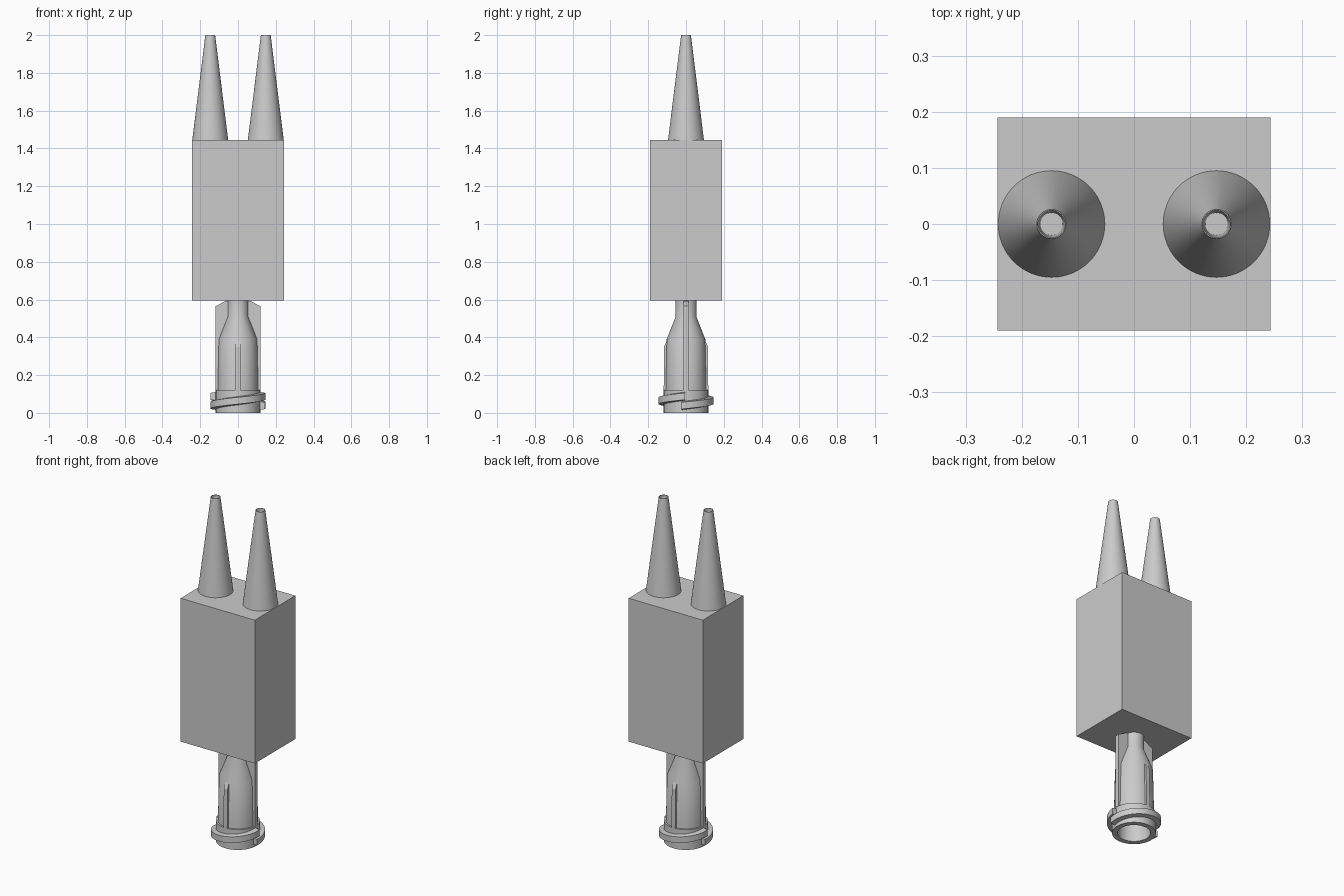
import bpy, bmesh
from math import sin, cos, radians, tau

cube = bpy.data.objects.get("Cube")
if cube:
    bpy.data.objects.remove(cube, do_unlink=True)

grey = bpy.data.materials.new("plain grey")
grey.use_nodes = True
grey.diffuse_color = (0.6, 0.6, 0.6, 1)
bsdf = next(n for n in grey.node_tree.nodes if n.type == 'BSDF_PRINCIPLED')
bsdf.inputs["Base Color"].default_value = (0.6, 0.6, 0.6, 1)


def finish(name, bm, smooth=True):
    bmesh.ops.recalc_face_normals(bm, faces=bm.faces)
    mesh = bpy.data.meshes.new(name)
    bm.to_mesh(mesh)
    bm.free()
    mesh.materials.append(grey)
    obj = bpy.data.objects.new(name, mesh)
    bpy.context.collection.objects.link(obj)
    if smooth:
        bpy.ops.object.select_all(action='DESELECT')
        obj.select_set(True)
        bpy.context.view_layer.objects.active = obj
        bpy.ops.object.shade_smooth_by_angle(angle=radians(25))
    return obj


def bridge(bm, rings, closed):
    """Join neighbouring rings of vertices with quads."""
    pairs = list(zip(rings, rings[1:])) + ([(rings[-1], rings[0])] if closed else [])
    for a, b in pairs:
        for i in range(len(a)):
            j = (i + 1) % len(a)
            bm.faces.new((a[i], a[j], b[j], b[i]))


def lathe(name, profile, x=0, sides=64):
    """Revolve an (r, z) profile, closing both ends with flat discs."""
    bm = bmesh.new()
    rings = [[bm.verts.new((x + r * cos(tau * i / sides), r * sin(tau * i / sides), z))
              for i in range(sides)] for r, z in profile]
    bridge(bm, rings, False)
    bm.faces.new(rings[0])
    bm.faces.new(rings[-1])
    return finish(name, bm)


def rib(name, profile, angle, half=0.012):
    """Thin radial fin from an (r, z) outline."""
    bm = bmesh.new()
    c, s = round(cos(radians(angle))), round(sin(radians(angle)))
    sheets = [[bm.verts.new((r * c - t * s, r * s + t * c, z)) for r, z in profile]
              for t in (-half, half)]
    bridge(bm, sheets, False)
    for sheet in sheets:
        bm.faces.new(sheet)
    return finish(name, bm, False)


def thread(name, start, sweep=188, z0=0.038, rise=0.05, steps=48):
    """Square-section helical lug."""
    bm = bmesh.new()
    rings = []
    for k in range(steps + 1):
        a = radians(start + sweep * k / steps)
        z = z0 + rise * k / steps
        rings.append([bm.verts.new((r * cos(a), r * sin(a), z + h))
                      for r, h in ((0.112, -0.023), (0.145, -0.018),
                                   (0.145, 0.018), (0.112, 0.023))])
    bridge(bm, rings, False)
    bm.faces.new(rings[0])
    bm.faces.new(rings[-1])
    return finish(name, bm)


# Main block
bm = bmesh.new()
bmesh.ops.create_cube(bm, size=1)
for v in bm.verts:
    v.co.x *= 0.486
    v.co.y *= 0.38
    v.co.z = 1.02 + v.co.z * 0.85
finish("block", bm, False)

# Hollow tapered nozzles
for side, x in (("left", 0.147), ("right", -0.147)):
    lathe(side + "_nozzle", [(0.095, 1.445), (0.026, 2.0), (0.024, 2.0), (0.02, 1.5)], x)

# Hollow connector with collar, shoulder and neck
lathe("connector", [(0.055, 0.6), (0.055, 0.51), (0.102, 0.39), (0.108, 0.12),
                    (0.118, 0.12), (0.118, 0.0), (0.088, 0.0), (0.075, 0.38),
                    (0.035, 0.48), (0.035, 0.59)])

# Tall side fins and short front and back fins
tall = [(0.095, 0.12), (0.12, 0.12), (0.118, 0.565), (0.065, 0.593),
        (0.045, 0.593), (0.045, 0.51), (0.092, 0.39)]
short = [(0.095, 0.12), (0.118, 0.12), (0.116, 0.35), (0.1, 0.388), (0.09, 0.388)]
for name, outline, angle in (("left_fin", tall, 0), ("back_fin", short, 90),
                             ("right_fin", tall, 180), ("front_fin", short, 270)):
    rib(name, outline, angle)

# Two-start locking thread
for name, start in (("back_thread", -10), ("front_thread", 170)):
    thread(name, start)
